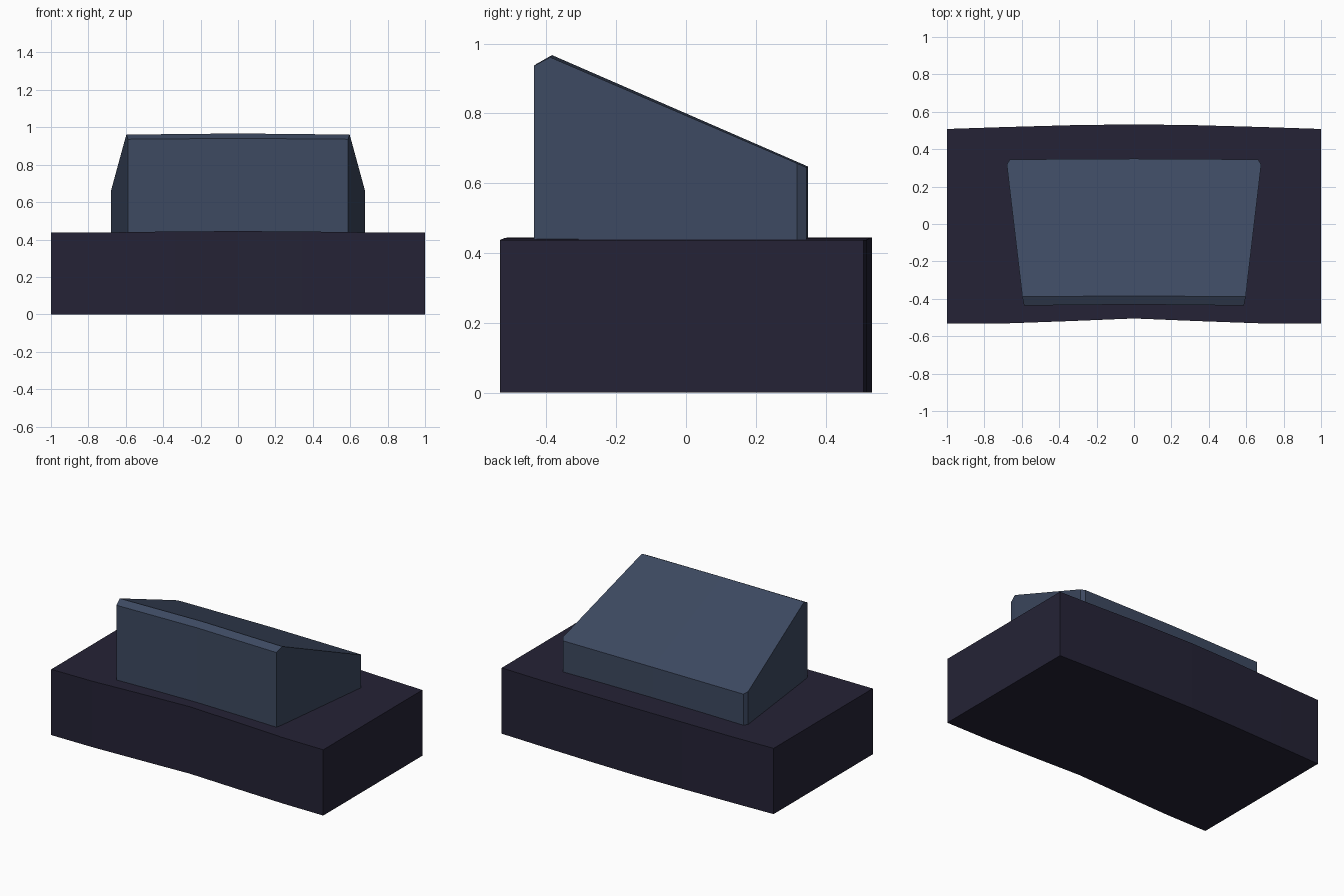
import bpy

if "Cube" in bpy.data.objects:
    bpy.data.objects.remove(bpy.data.objects["Cube"])


def material(name, rgb):
    m = bpy.data.materials.new(name)
    m.diffuse_color = (*rgb, 1)
    m.use_nodes = True
    m.node_tree.nodes["Principled BSDF"].inputs["Base Color"].default_value = m.diffuse_color
    return m


def mirrored_block(name, outline, top_faces, bottom_z, mat, extra=()):
    """Right half of an upright block (outline runs front centre to back centre), mirrored in x."""
    n = len(outline)
    verts = list(outline) + [(x, y, bottom_z) for x, y, _ in outline]
    verts += list(extra)
    walls = [(n + i, n + i + 1, i + 1, i) for i in range(n - 1)]
    bottom = tuple(reversed(range(n, 2 * n)))
    mesh = bpy.data.meshes.new(name)
    mesh.from_pydata(verts, [], walls + [bottom] + top_faces)
    mesh.materials.append(mat)
    ob = bpy.data.objects.new(name, mesh)
    bpy.context.collection.objects.link(ob)
    mod = ob.modifiers.new("mirror", 'MIRROR')
    mod.use_axis[0] = True
    mod.use_clip = True
    return ob


dark = material("dark violet grey", (0.0180, 0.0165, 0.0365))
slate = material("slate blue", (0.0465, 0.0670, 0.1190))

# Slightly bowed, crowned base block
base = [(0, -0.505, 0.445), (0.34, -0.519, 0.443), (0.70, -0.532, 0.438),
        (1, -0.533, 0.437), (1, 0.508, 0.437), (0.70, 0.518, 0.438),
        (0.34, 0.528, 0.443), (0, 0.533, 0.445)]
mirrored_block("base_block", base,
               [(0, 1, 6, 7), (1, 2, 5, 6), (2, 3, 4, 5)], 0, dark)

# Sloping wedge with bevelled front lip and clipped back corners
wedge = [(0, -0.43, 0.941), (0.588, -0.436, 0.936), (0.597, -0.389, 0.961),
         (0.68, 0.318, 0.657), (0.664, 0.345, 0.645), (0, 0.349, 0.648)]
ridge_mid = 2 * len(wedge)
mirrored_block("sloped_wedge", wedge,
               [(0, 1, 2, ridge_mid), (ridge_mid, 2, 3, 4, 5)], 0.43, slate,
               extra=[(0, -0.384, 0.967)])
